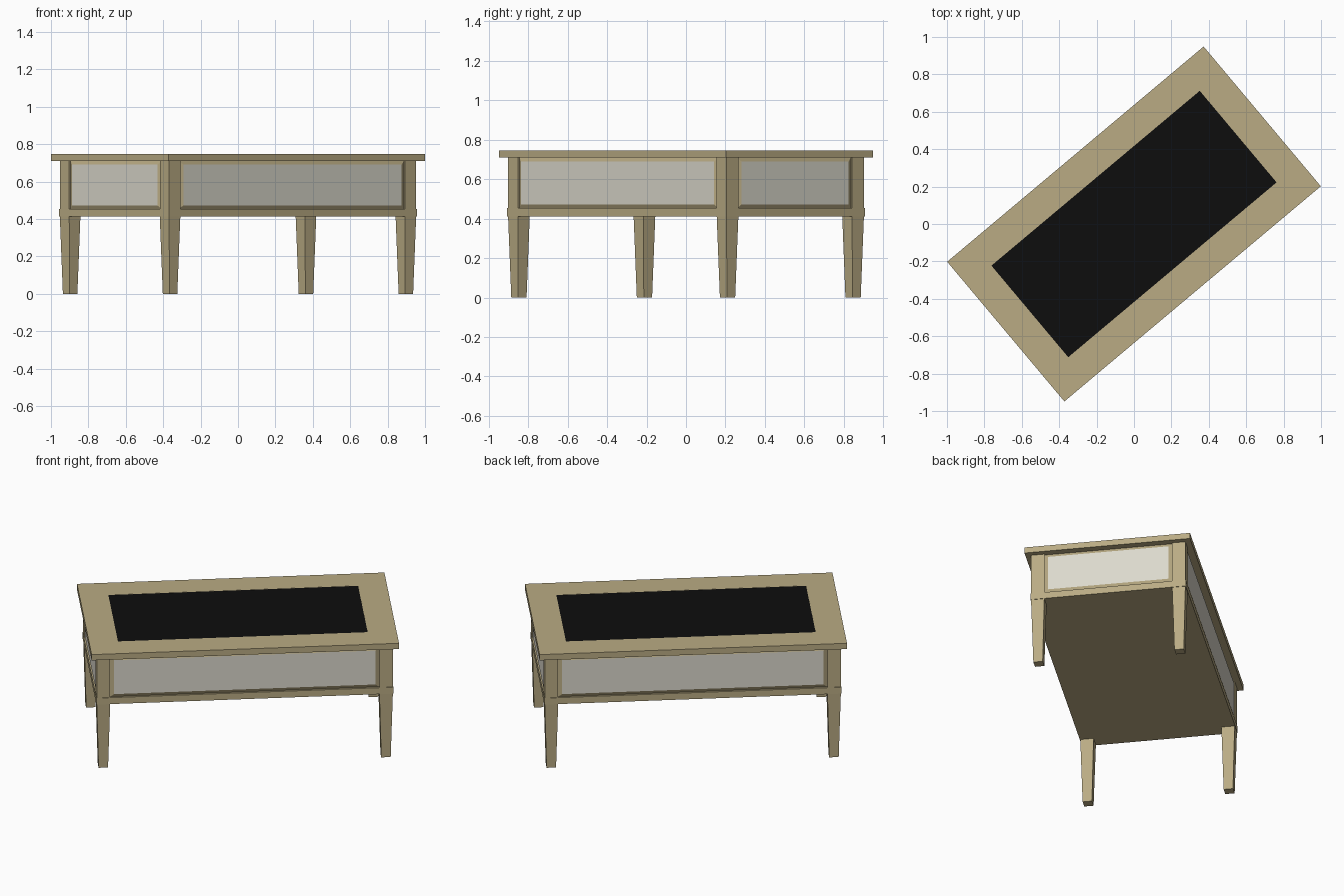
import bpy, bmesh, math
from mathutils import Matrix

if "Cube" in bpy.data.objects:
    bpy.data.objects.remove(bpy.data.objects["Cube"])

TURN = Matrix.Rotation(math.radians(40), 4, 'Z')   # table stands turned on the grid
TOP_X, TOP_Y = 0.895, 0.4875                       # half size of the table top
BODY_X, BODY_Y = 0.862, 0.4545                     # half size over the legs
Z_RAIL, Z_PANEL, Z_TOP, Z_END = 0.412, 0.453, 0.71, 0.747
LEG = 0.078


def material(name, rgb):
    m = bpy.data.materials.new(name)
    m.diffuse_color = (*rgb, 1)
    m.use_nodes = True
    m.node_tree.nodes["Principled BSDF"].inputs["Base Color"].default_value = m.diffuse_color
    return m


WOOD = material("tan wood", (0.49, 0.41, 0.23))
PALE = material("pale grey panel", (0.71, 0.69, 0.61))
BLACK = material("black inlay", (0.004, 0.004, 0.004))


def loft(name, rings, mats, local=Matrix.Identity(4), cap_mat=0):
    """Solid through a stack of equal-length rings, both ends capped."""
    bm = bmesh.new()
    vs = [[bm.verts.new(p) for p in r] for r in rings]
    n = len(rings[0])
    for a, b in zip(vs, vs[1:]):
        for i in range(n):
            j = (i + 1) % n
            bm.faces.new((a[i], a[j], b[j], b[i]))
    bm.faces.new(vs[0][::-1])
    bm.faces.new(vs[-1]).material_index = cap_mat
    bmesh.ops.recalc_face_normals(bm, faces=bm.faces)
    me = bpy.data.meshes.new(name)
    bm.to_mesh(me)
    bm.free()
    for m in mats:
        me.materials.append(m)
    ob = bpy.data.objects.new(name, me)
    ob.matrix_world = TURN @ local
    bpy.context.collection.objects.link(ob)
    return ob


def rect(hx, hy, z, cx=0, cy=0):
    return [(cx + sx * hx, cy + sy * hy, z)
            for sx, sy in ((-1, -1), (1, -1), (1, 1), (-1, 1))]


# Legs: square posts tapering below the rail
for sx, sx_name in ((-1, "left"), (1, "right")):
    for sy, sy_name in ((-1, "front"), (1, "back")):
        cx, cy = sx * (BODY_X - LEG / 2), sy * (BODY_Y - LEG / 2)
        rings = [rect(w / 2, w / 2, z, cx, cy)
                 for w, z in ((0.055, 0), (LEG, Z_RAIL), (LEG, Z_TOP))]
        loft(f"{sy_name}_{sx_name}_leg", rings, [WOOD])

# Bottom board, slightly proud of the legs
loft("bottom_board", [rect(BODY_X + 0.003, BODY_Y + 0.003, z)
                      for z in (Z_RAIL, Z_PANEL)], [WOOD])

# Side panels: bevelled wooden border around a pale field
PANEL_H = (Z_TOP - Z_PANEL) / 2
for name, angle, dist, half in (("front", 0, BODY_Y, BODY_X), ("back", 180, BODY_Y, BODY_X),
                                ("right", 90, BODY_X, BODY_Y), ("left", -90, BODY_X, BODY_Y)):
    # local z points outwards, local y is up
    local = (Matrix.Rotation(math.radians(angle), 4, 'Z')
             @ Matrix.Translation((0, -dist, Z_PANEL + PANEL_H))
             @ Matrix.Rotation(math.radians(90), 4, 'X'))
    hw = half - LEG
    rings = [rect(hw, PANEL_H, -0.04), rect(hw, PANEL_H, -0.010),
             rect(hw - 0.022, PANEL_H - 0.020, -0.001)]
    loft(f"{name}_panel", rings, [WOOD, PALE], local, cap_mat=1)

# Table top: four mitred boards around a black inlay
INSET = 0.168
outer, inner = rect(TOP_X, TOP_Y, 0), rect(TOP_X - INSET, TOP_Y - INSET, 0)
for i, name in enumerate(("front", "right", "back", "left")):
    j = (i + 1) % 4
    ring = [outer[i], outer[j], inner[j], inner[i]]
    loft(f"{name}_top_board", [[(x, y, z) for x, y, _ in ring] for z in (Z_TOP, Z_END)], [WOOD])
loft("top_inlay", [rect(TOP_X - INSET, TOP_Y - INSET, z)
                   for z in (Z_TOP, Z_END - 0.001)], [BLACK])
